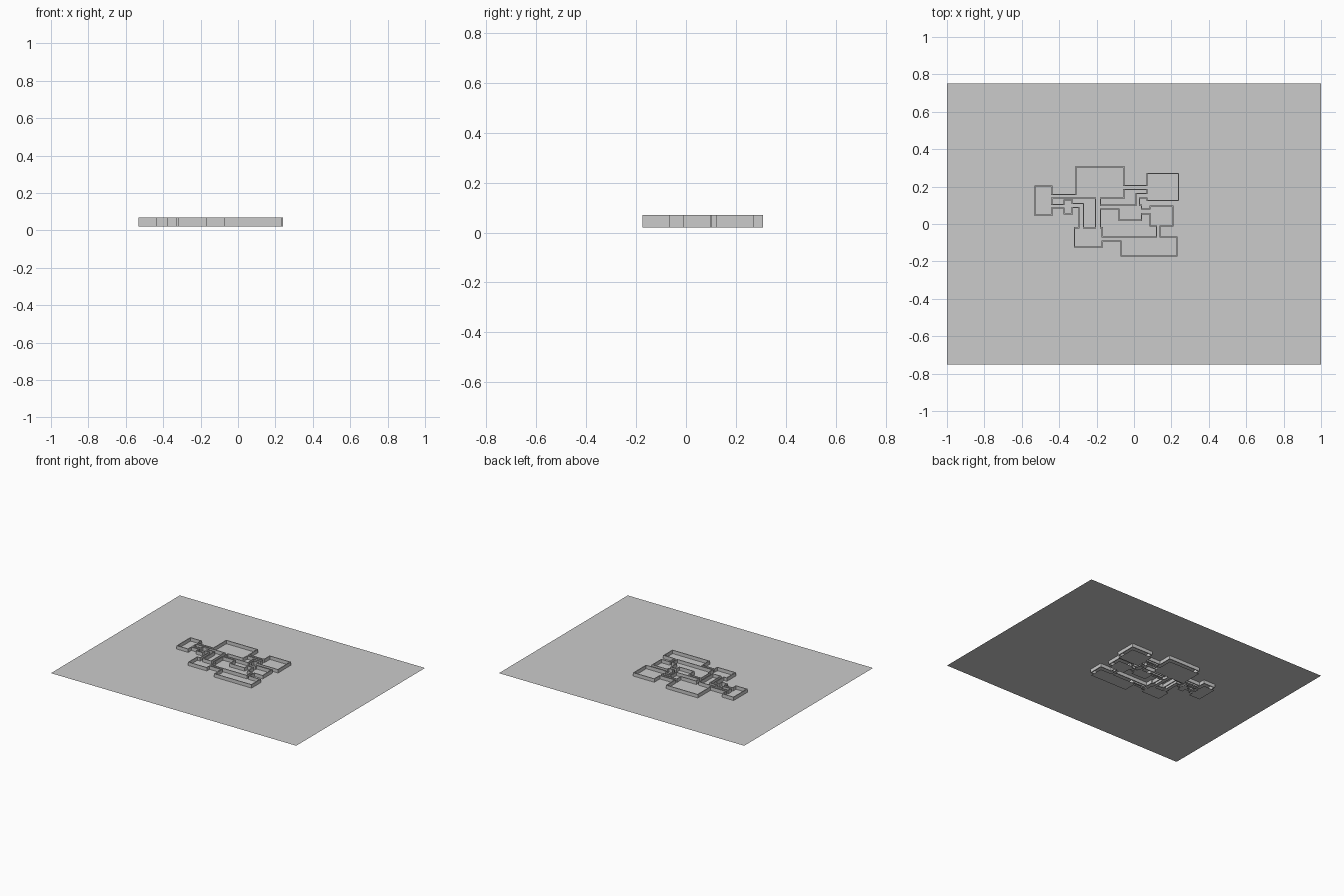
import bpy, bmesh

if "Cube" in bpy.data.objects:
    bpy.data.objects.remove(bpy.data.objects["Cube"])

GROUND_Z, WALL_BASE, WALL_TOP, FLOOR_Z = 0.045, 0.02, 0.07, 0.0

# Rooms and passages as rectangles: x0, y0, x1, y1
ROOMS = [
    (-.53, .047, -.44, .203),    # west room
    (-.31, .138, -.055, .306),   # north hall
    (.07, .125, .238, .27),      # north-east room
    (-.08, .02, .04, .10),       # middle room
    (.085, -.01, .208, .095),    # east room
    (-.318, -.122, -.17, -.02),  # south-west room
    (-.07, -.172, .23, -.07),    # south-east room
    (-.375, .055, -.33, .128),   # closet
]
PASSAGES = [
    (-.44, .138, -.31, .158),
    (-.055, .185, .07, .205),
    (.01, .14, .07, .163),
    (.01, .10, .03, .163),
    (-.205, -.02, -.18, .138),
    (-.18, .08, -.08, .10),
    (-.17, -.09, -.07, -.07),
    (.04, .055, .085, .08),
    (.12, -.07, .14, -.01),
    (-.44, .085, -.375, .105),
    (-.33, .088, -.27, .11),
    (-.295, -.02, -.27, .11),
]
RECTS = ROOMS + PASSAGES

# Shared grid made from all rectangle borders
xs = sorted({v for r in RECTS for v in (r[0], r[2])})
ys = sorted({v for r in RECTS for v in (r[1], r[3])})


def inside(i, j):
    if not (0 <= i < len(xs) - 1 and 0 <= j < len(ys) - 1):
        return False
    cx, cy = (xs[i] + xs[i + 1]) / 2, (ys[j] + ys[j + 1]) / 2
    return any(a < cx < c and b < cy < d for a, b, c, d in RECTS)


def make(name, quads, dissolve=False):
    bm = bmesh.new()
    for q in quads:
        bm.faces.new([bm.verts.new(p) for p in q])
    bmesh.ops.remove_doubles(bm, verts=bm.verts, dist=1e-5)
    if dissolve:
        bmesh.ops.dissolve_limit(bm, angle_limit=0.01, verts=bm.verts, edges=bm.edges)
    me = bpy.data.meshes.new(name)
    bm.to_mesh(me)
    bm.free()
    ob = bpy.data.objects.new(name, me)
    bpy.context.collection.objects.link(ob)
    return ob


floor, walls = [], []
for i in range(len(xs) - 1):
    for j in range(len(ys) - 1):
        if not inside(i, j):
            continue
        x0, x1, y0, y1 = xs[i], xs[i + 1], ys[j], ys[j + 1]
        floor.append([(x, y, FLOOR_Z) for x, y in ((x0, y0), (x1, y0), (x1, y1), (x0, y1))])
        # A wall along every side that borders open ground, facing outward
        for di, dj, a, b in ((0, -1, (x0, y0), (x1, y0)), (1, 0, (x1, y0), (x1, y1)),
                             (0, 1, (x1, y1), (x0, y1)), (-1, 0, (x0, y1), (x0, y0))):
            if not inside(i + di, j + dj):
                walls.append([(*a, WALL_BASE), (*b, WALL_BASE), (*b, WALL_TOP), (*a, WALL_TOP)])

# Ground sheet cutting the walls at half height
make("ground", [[(-1, -.75, GROUND_Z), (1, -.75, GROUND_Z), (1, .75, GROUND_Z), (-1, .75, GROUND_Z)]])
make("room_floor", floor)

# Thin walls
wall = make("room_walls", walls, dissolve=True)
mod = wall.modifiers.new("thickness", "SOLIDIFY")
mod.thickness = 0.006
mod.offset = 0
mod.use_even_offset = True
